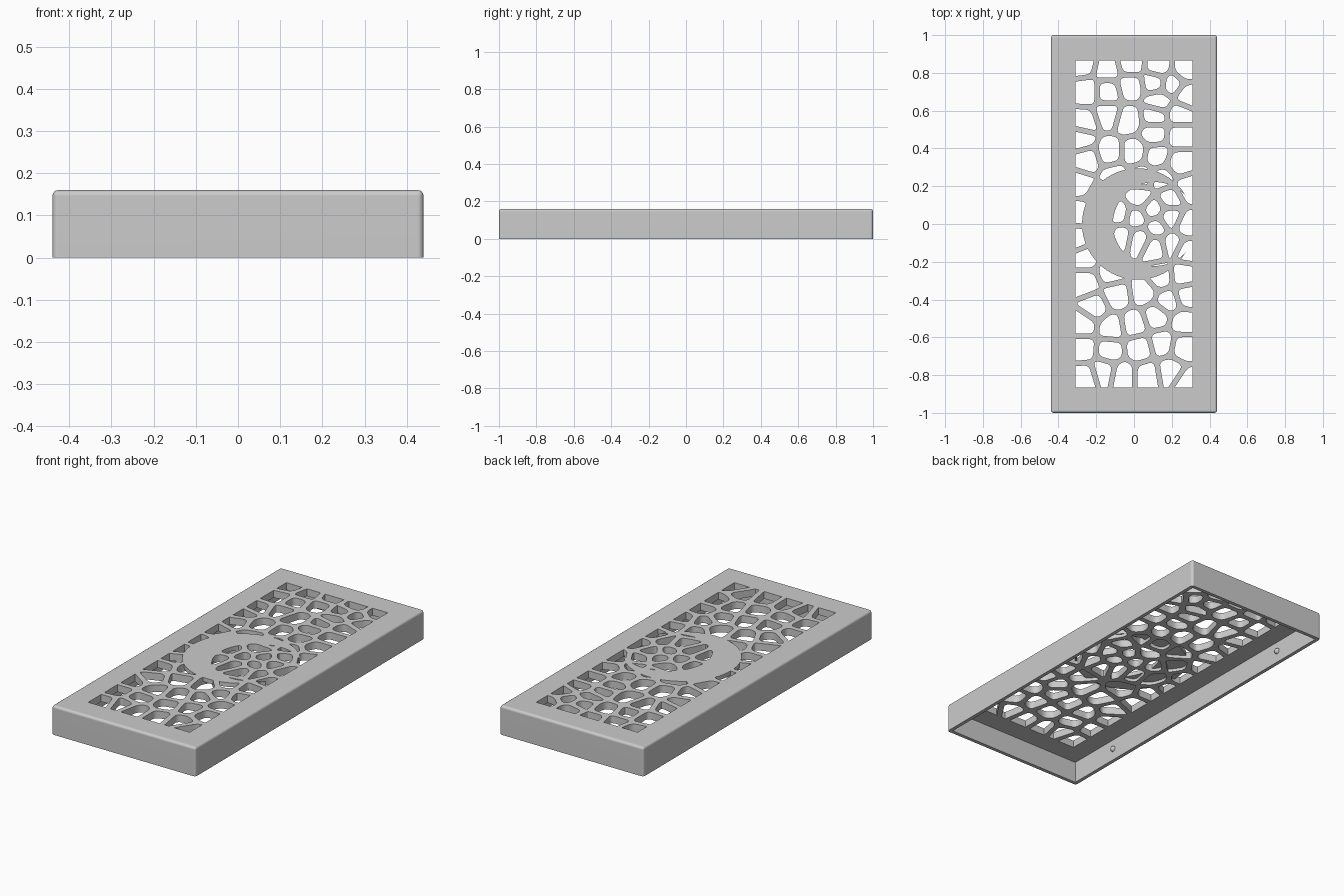
import bpy, bmesh
from math import pi, cos, sin
from mathutils import Vector

cube = bpy.data.objects.get("Cube")
if cube:
    bpy.data.objects.remove(cube, do_unlink=True)

HALF_X, HALF_Y, HEIGHT = 0.44, 1.0, 0.16
WALL, CEILING, ROUND = 0.02, 0.12, 0.014
OPEN_X, OPEN_Y = 0.31, 0.865
RIB = 0.0145          # half the width of a rib

grey = bpy.data.materials.new("light grey")
grey.use_nodes = True
grey.diffuse_color = (0.6, 0.6, 0.6, 1)
grey.node_tree.nodes["Principled BSDF"].inputs["Base Color"].default_value = (0.6, 0.6, 0.6, 1)


def make(name, bm):
    bmesh.ops.recalc_face_normals(bm, faces=bm.faces)
    mesh = bpy.data.meshes.new(name)
    bm.to_mesh(mesh)
    bm.free()
    mesh.materials.append(grey)
    obj = bpy.data.objects.new(name, mesh)
    bpy.context.collection.objects.link(obj)
    return obj


def prism(bm, points, low, high):
    face = bm.faces.new([bm.verts.new((p.x, p.y, low)) for p in points])
    top = bmesh.ops.extrude_face_region(bm, geom=[face])["geom"]
    verts = [v for v in top if isinstance(v, bmesh.types.BMVert)]
    bmesh.ops.translate(bm, verts=verts, vec=(0, 0, high - low))


def solid(name, outlines, low, high):
    bm = bmesh.new()
    for points in outlines:
        prism(bm, points, low, high)
    return make(name, bm)


def rectangle(x, y):
    return [Vector(p) for p in ((-x, -y), (x, -y), (x, y), (-x, y))]


def circle(x, radius, count=64):
    return [Vector((x + radius * cos(2 * pi * i / count), radius * sin(2 * pi * i / count)))
            for i in range(count)]


def activate(obj):
    bpy.ops.object.select_all(action='DESELECT')
    obj.select_set(True)
    bpy.context.view_layer.objects.active = obj


def cut(target, tool):
    mod = target.modifiers.new("cut", 'BOOLEAN')
    mod.operation, mod.solver, mod.object = 'DIFFERENCE', 'EXACT', tool
    activate(target)
    bpy.ops.object.modifier_apply(modifier=mod.name)
    bpy.data.objects.remove(tool, do_unlink=True)


def clip(points, origin, normal):
    """Keep the part of a convex outline behind a line."""
    result = []
    for a, b in zip(points, points[1:] + points[:1]):
        da, db = (a - origin).dot(normal), (b - origin).dot(normal)
        if da <= 0:
            result.append(a)
        if da * db < 0:
            result.append(a.lerp(b, da / (da - db)))
    return result


def tidy(points):
    return [p for i, p in enumerate(points) if (p - points[i - 1]).length > 0.0015]


def soften(points, reach=0.028):
    """Replace each corner with a short curve."""
    result = []
    for i, p in enumerate(points):
        ends = []
        for q in (points[i - 1], points[(i + 1) % len(points)]):
            d = q - p
            ends.append(p + d * min(0.42, reach / d.length))
        for k in range(5):
            t = k / 4
            result.append(ends[0].lerp(p, t).lerp(p.lerp(ends[1], t), t))
    return result


def area(points):
    return abs(sum(a.x * b.y - b.x * a.y for a, b in zip(points, points[1:] + points[:1]))) / 2


# Centres of the openings, in hundredths
upper = [(-27, 85), (-14, 82), (-2, 85), (13, 83), (27, 82), (-25, 70), (-14, 70),
         (-2, 73), (11, 75), (20, 74), (28, 68), (13, 65), (-26, 54), (-14, 58),
         (-3, 55), (11, 57), (24, 58), (-28, 45), (-13, 38), (0, 38), (11, 48),
         (24, 47), (-25, 34), (12, 36), (24, 32)]
middle = [(-29, 21), (-29, 6), (-30, -8), (-26, -18), (-17, 14), (-17, -4), (3, 14),
          (-8, 5), (1, 3), (-7, -6), (10, 8), (3, -8), (11, -12), (19, 14), (20, -10),
          (19, 3), (28, -1), (28, 19), (28, -14), (12, -2), (4, 25), (15, 24), (-10, 25)]
lower = [(-26, -31), (-9, -38), (-12, -25), (5, -36), (14, -28), (26, -27), (28, -38),
         (18, -41), (-21, -44), (-27, -53), (-12, -55), (0, -53), (12, -49), (26, -52),
         (-27, -66), (-13, -67), (3, -66), (15, -63), (26, -65), (-26, -81), (-16, -78),
         (-6, -80), (7, -80), (19, -78), (28, -84)]
seeds = [Vector(p) / 100 for p in upper + middle + lower]

# Rounded cells between the ribs, trimmed to the rectangular opening
cells = []
for s in seeds:
    cell = rectangle(OPEN_X + 0.2, OPEN_Y + 0.2)
    for q in seeds:
        if q != s:
            d = (q - s).normalized()
            cell = clip(cell, (s + q) / 2 - d * RIB, d)
    cell = tidy(cell)
    if len(cell) < 3:
        continue
    cell = soften(cell)
    for normal, edge in (((1, 0), OPEN_X), ((-1, 0), OPEN_X), ((0, 1), OPEN_Y), ((0, -1), OPEN_Y)):
        normal = Vector(normal)
        cell = clip(cell, normal * edge, normal)
    cell = tidy(cell)
    if len(cell) > 2 and area(cell) > 0.0003:
        cells.append(cell)

# Cover: box with rounded upper and corner edges
cover = solid("vent_cover", [rectangle(HALF_X, HALF_Y)], 0, HEIGHT)
bm = bmesh.new()
bm.from_mesh(cover.data)
edges = [e for e in bm.edges if max(v.co.z for v in e.verts) > 0.01]
bmesh.ops.bevel(bm, geom=edges, offset=ROUND, segments=4, profile=0.5, affect='EDGES')
bm.to_mesh(cover.data)
bm.free()

# Hollow underside
cut(cover, solid("hollow", [rectangle(HALF_X - WALL, HALF_Y - WALL)], -0.1, CEILING))

# Crescent that stays closed over the cells
crescent = solid("crescent", [circle(0.02, 0.295)], 0.137, 0.3)
cut(crescent, solid("crescent_bite", [circle(0.11, 0.222)], 0.05, 0.4))
openings = solid("openings", cells, 0.09, 0.22)
cut(openings, crescent)
cut(cover, openings)

activate(cover)
bpy.ops.object.shade_smooth_by_angle(angle=pi / 6)
weighted = cover.modifiers.new("even_shading", 'WEIGHTED_NORMAL')
weighted.keep_sharp = True

# Small snap bumps on the inside of the long walls
for side, x in (("left", HALF_X - WALL), ("right", WALL - HALF_X)):
    for end, y in (("front", -0.67), ("back", 0.67)):
        bm = bmesh.new()
        bmesh.ops.create_uvsphere(bm, u_segments=16, v_segments=10, radius=0.016)
        bump = make(f"snap_bump_{end}_{side}", bm)
        bump.location = (x, y, 0.065)
        activate(bump)
        bpy.ops.object.shade_smooth_by_angle(angle=pi / 6)
